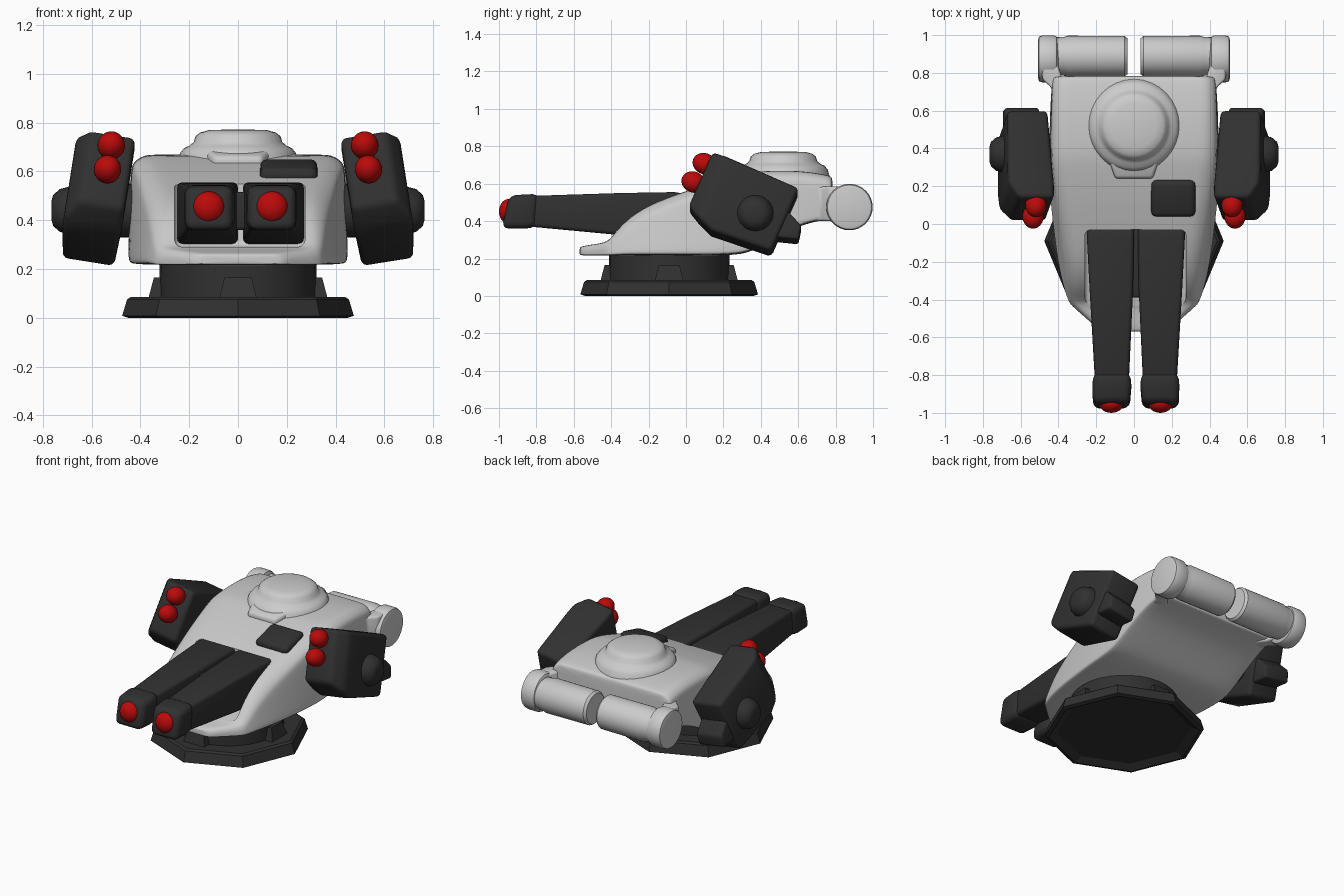
import bpy, bmesh
from math import radians, pi, cos, sin
from mathutils import Matrix, Euler, Vector

if "Cube" in bpy.data.objects:
    bpy.data.objects.remove(bpy.data.objects["Cube"])


def material(name, rgb):
    m = bpy.data.materials.new(name)
    m.diffuse_color = (*rgb, 1)
    m.use_nodes = True
    m.node_tree.nodes["Principled BSDF"].inputs["Base Color"].default_value = m.diffuse_color
    return m


DARK = material("dark_grey", (0.03, 0.03, 0.03))
RED = material("red", (0.5, 0.003, 0.003))


def finish(bm, name, mat=None, bevel=0, matrix=None, smooth=True, subsurf=0, cutter=None):
    bmesh.ops.recalc_face_normals(bm, faces=bm.faces)
    me = bpy.data.meshes.new(name)
    bm.to_mesh(me)
    bm.free()
    if matrix:
        me.transform(matrix)
    ob = bpy.data.objects.new(name, me)
    bpy.context.collection.objects.link(ob)
    if mat:
        me.materials.append(mat)
    bpy.ops.object.select_all(action='DESELECT')
    bpy.context.view_layer.objects.active = ob
    ob.select_set(True)
    if subsurf:
        ob.modifiers.new("sub", 'SUBSURF').levels = subsurf
    if bevel:
        b = ob.modifiers.new("bevel", 'BEVEL')
        b.width, b.segments, b.angle_limit = bevel, 3, radians(30)
    if cutter:
        c = ob.modifiers.new("cut", 'BOOLEAN')
        c.operation, c.object, c.solver = 'DIFFERENCE', cutter, 'EXACT'
    for m in [m.name for m in ob.modifiers]:
        bpy.ops.object.modifier_apply(modifier=m)
    if smooth:
        bpy.ops.object.shade_smooth_by_angle(angle=radians(38))
    return ob


def loft(name, rings, **kw):
    bm = bmesh.new()
    vs = [[bm.verts.new(p) for p in r] for r in rings]
    n = len(vs[0])
    for a, b in zip(vs, vs[1:]):
        for i in range(n):
            bm.faces.new((a[i], a[(i + 1) % n], b[(i + 1) % n], b[i]))
    bm.faces.new(vs[0])
    bm.faces.new(vs[-1])
    return finish(bm, name, **kw)


def rect(x0, x1, y0, y1, z0, z1):
    # upright rectangle, y0 along its bottom edge and y1 along its top edge
    return [(x0, y0, z0), (x1, y0, z0), (x1, y1, z1), (x0, y1, z1)]


def box(name, x, y, z, **kw):
    return loft(name, [rect(*x, t, t, *z) for t in y], **kw)


def lathe(name, profile, sides=32, **kw):
    # profile of (radius, height) turned round local z
    return loft(name, [[(r * cos(2 * pi * i / sides), r * sin(2 * pi * i / sides), h)
                        for i in range(sides)] for r, h in profile], **kw)


def ball(name, loc, size, mat, matrix=Matrix()):
    bm = bmesh.new()
    bmesh.ops.create_uvsphere(bm, u_segments=24, v_segments=14, radius=1)
    finish(bm, name, mat=mat, matrix=matrix @ Matrix.LocRotScale(Vector(loc), None, Vector(size)))


# Octagonal base plate, turntable and lugs
base = Matrix.Translation((0, -0.09, 0))
lathe("base_plate", [(0.40, 0.025), (0.45, 0.0), (0.475, 0.008), (0.455, 0.075), (0.44, 0.085)], sides=8,
      mat=DARK, smooth=False, matrix=base)
lathe("turntable", [(0.325, 0.06), (0.32, 0.27)], mat=DARK, matrix=base)
for i in range(4):
    loft("turntable_lug", [[(0.2, -w, z), (o, -w, z), (o, w, z), (0.2, w, z)]
                           for w, o, z in ((0.08, 0.37, 0.07), (0.055, 0.345, 0.165))],
         mat=DARK, matrix=base @ Matrix.Rotation(i * pi / 2, 4, 'Z'), smooth=False)

# Hull: sections of y, bottom z, shoulder z, top z, half widths at bottom, shoulder, top
SECTIONS = [(-0.57, .22, .235, .255, .15, .15, .13), (-0.56, .217, .238, .265, .19, .19, .17),
            (-0.50, .215, .245, .275, .25, .25, .22), (-0.43, .215, .25, .285, .335, .335, .31),
            (-0.40, .215, .26, .31, .35, .345, .31), (-0.33, .215, .32, .40, .375, .36, .31),
            (-0.20, .215, .40, .49, .405, .375, .31), (0, .215, .49, .56, .43, .40, .33),
            (0.15, .215, .55, .61, .445, .415, .35), (0.30, .22, .59, .65, .45, .435, .37),
            (0.38, .25, .605, .668, .45, .44, .38), (0.60, .38, .605, .672, .445, .44, .39),
            (0.74, .405, .59, .65, .435, .435, .385), (0.775, .41, .57, .64, .43, .43, .38),
            (0.785, .42, .56, .625, .42, .42, .37)]
rings = []
for y, zb, zs, zt, wb, ws, wt in SECTIONS:
    k = min(0.03, (zs - zb) * 0.4)
    half = [(wb - k, zb), (wb, zb + k * 0.3), (wb, zb + k), (ws, zs), (ws - 0.008, zs + (zt - zs) * 0.5),
            (wt, zt), (wt - 0.06, zt)]
    rings.append([(x, y, z) for x, z in half] + [(-x, y, z) for x, z in reversed(half)])
cutter = box("recess_cutter", (-0.26, 0.275), (-0.9, -0.03), (0.29, 0.7), bevel=0.03)
cutter.hide_render = True
loft("hull", rings, subsurf=2, cutter=cutter)
bpy.data.objects.remove(cutter)

# Twin guns with muzzles and red tips, set slightly off centre
for s in (1, -1):
    def gun(name, specs, bevel):
        loft(name, [rect(x * s + 0.01 - w, x * s + 0.01 + w, y0, y1, z0, z1)
                    for x, w, z0, z1, y0, y1 in specs], mat=DARK, bevel=bevel)
    gun("gun_barrel", [(0.135, 0.125, 0.30, 0.545, 0.02, 0.0), (0.135, 0.125, 0.305, 0.555, -0.06, -0.06),
                       (0.13, 0.115, 0.325, 0.55, -0.35, -0.35), (0.127, 0.09, 0.37, 0.535, -0.83, -0.82)], 0.022)
    gun("gun_muzzle", [(0.127, 0.098, 0.365, 0.545, -0.80, -0.785), (0.127, 0.103, 0.36, 0.543, -0.87, -0.85),
                       (0.13, 0.097, 0.36, 0.537, -0.985, -0.945)], 0.035)
    ball("gun_tip", (s * 0.13 + 0.01, -0.948, 0.452), (0.066, 0.052, 0.066), RED)
box("gun_bridge", (-0.05, 0.07), (-0.39, -0.03), (0.36, 0.515), mat=DARK, bevel=0.015)

# Turret dome with front tab, and hatch on the sloping deck
lathe("dome", [(0.25, 0.63), (0.238, 0.675), (0.222, 0.695), (0.20, 0.705), (0.182, 0.72), (0.174, 0.745),
               (0.155, 0.76), (0.12, 0.769), (0.02, 0.773)], matrix=Matrix.Translation((0, 0.52, 0)))
loft("dome_tab", [rect(-w, w, y, y, 0.61, z) for w, y, z in ((0.10, 0.24, 0.662), (0.14, 0.36, 0.695))],
     bevel=0.018)
box("hatch", (-0.117, 0.117), (-0.1, 0.1), (-0.04, 0.03), mat=DARK, bevel=0.028,
    matrix=Matrix.Translation((0.208, 0.137, 0.603)) @ Matrix.Rotation(radians(14), 4, 'X'))

for s in (1, -1):
    # Rear drum with grooved end cap and its bracket
    turn = Matrix.Translation((0, 0.888, 0.475)) @ Matrix.Rotation(s * pi / 2, 4, 'Y')
    lathe("rear_drum", [(0.095, 0.035), (0.107, 0.05), (0.109, 0.35), (0.103, 0.37), (0.1, 0.42)], matrix=turn)
    turn = Matrix.Translation((0, 0.874, 0.475)) @ Matrix.Rotation(s * pi / 2, 4, 'Y')
    lathe("drum_cap", [(0.1, 0.40), (0.118, 0.41), (0.124, 0.425), (0.124, 0.485), (0.118, 0.503), (0.1, 0.508)],
          matrix=turn)
    loft("drum_bracket", [rect(s * a, s * b, y, y, 0.40, 0.585) for a, b, y in
                          ((0.33, 0.43, 0.58), (0.34, 0.435, 0.72), (0.38, 0.485, 0.765), (0.41, 0.49, 0.87))],
         bevel=0.015)

    # Tilted missile pod with deeper belly, rear wedge and red tips
    pod = Matrix.LocRotScale(Vector((s * 0.575, 0.305, 0.498)),
                             Euler((radians(-23.5), radians(-9 * s), 0)), None)
    loft("missile_pod", [rect(s * (cx - w), s * (cx + w), y, y, z0, z1)
                         for cx, w, y, z0, z1 in ((-0.02, 0.095, -0.255, -0.145, 0.178),
                                                  (0.003, 0.122, -0.17, -0.19, 0.178),
                                                  (0.003, 0.12, -0.09, -0.222, 0.178),
                                                  (-0.003, 0.108, 0.25, -0.195, 0.178))],
         mat=DARK, bevel=0.025, matrix=pod)
    loft("pod_wedge", [[(s * x, y, z) for y, z in ((0.2, 0.06), (0.34, 0.0), (0.356, -0.077), (0.25, -0.11),
                                                   (0.2, -0.11))] for x in (-0.095, 0.09)],
         mat=DARK, bevel=0.015, matrix=pod)
    for y, z in ((-0.275, 0.115), (-0.29, 0.0)):
        ball("missile_tip", (s * -0.022, y, z), (0.056, 0.065, 0.056), RED, pod)

    # Outer pivot boss and inner hub
    turn = Matrix.Translation((0, 0.37, 0.44)) @ Matrix.Rotation(s * pi / 2, 4, 'Y')
    lathe("pod_boss", [(0.1, 0.62), (0.098, 0.69), (0.088, 0.73), (0.065, 0.757), (0.04, 0.765)], mat=DARK, matrix=turn)
    lathe("pod_hub", [(0.11, 0.36), (0.11, 0.56)], mat=DARK, matrix=turn)
